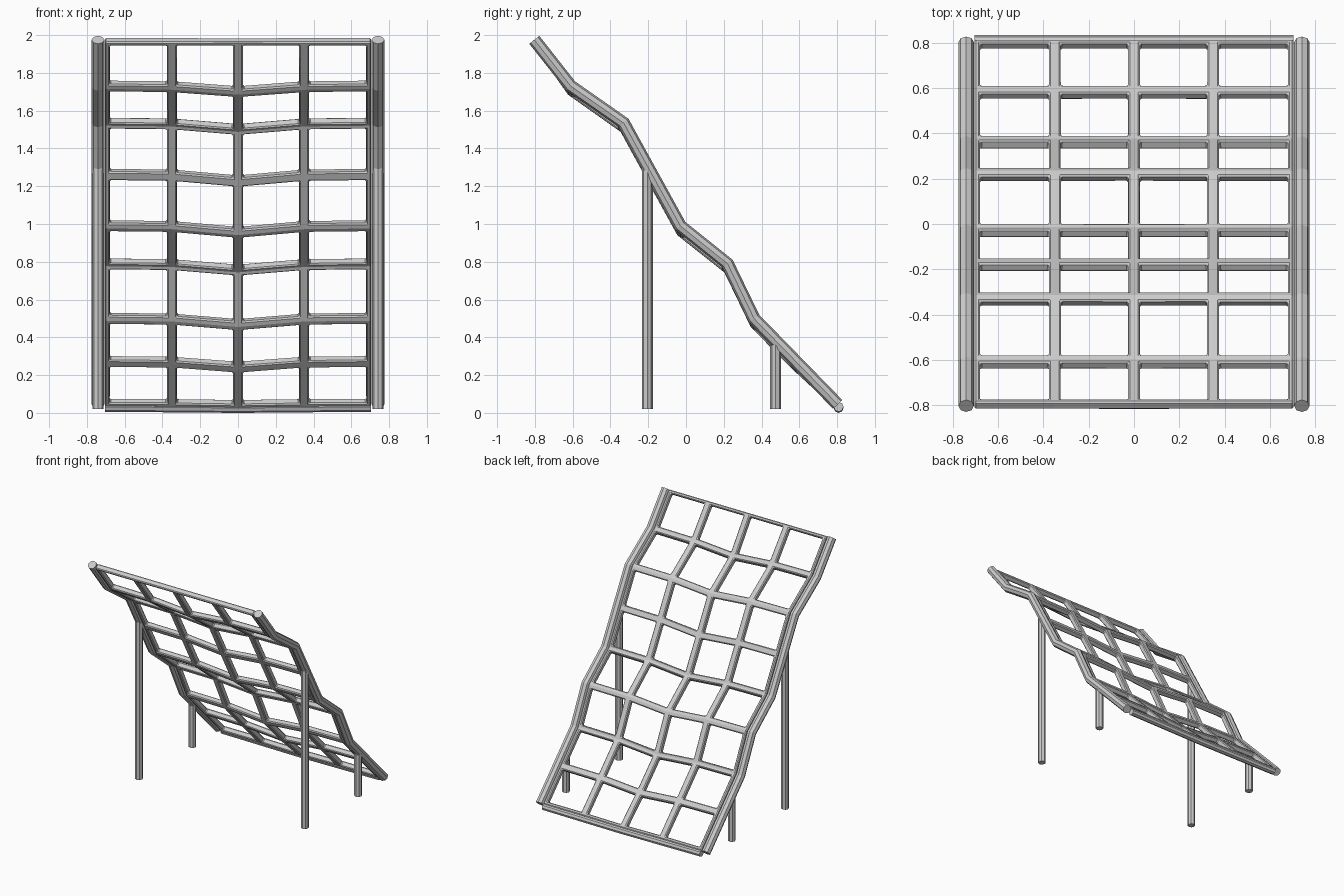
import bpy, bmesh

if "Cube" in bpy.data.objects:
    bpy.data.objects.remove(bpy.data.objects["Cube"])

# side profile (y, z) from the high front end down to the low back end
PROFILE = [(-0.803, 1.975), (-0.61, 1.73), (-0.33, 1.535), (-0.03, 0.99),
           (0.22, 0.79), (0.36, 0.50), (0.803, 0.045)]


def tube(name, points, radius):
    """Octagonal capped tube along a path, turned into a mesh."""
    cu = bpy.data.curves.new(name, 'CURVE')
    cu.dimensions = '3D'
    cu.bevel_depth = radius
    cu.bevel_resolution = 2
    cu.use_fill_caps = True
    sp = cu.splines.new('POLY')
    sp.points.add(len(points) - 1)
    for p, co in zip(sp.points, points):
        p.co = (*co, 1)
    sp.use_smooth = False
    ob = bpy.data.objects.new(name, cu)
    bpy.context.collection.objects.link(ob)
    bpy.ops.object.select_all(action='DESELECT')
    ob.select_set(True)
    bpy.context.view_layer.objects.active = ob
    bpy.ops.object.convert(target='MESH')
    return bpy.context.object


# side rails and posts
for side, label in ((-1, 'left'), (1, 'right')):
    x = side * 0.741
    tube(label + '_rail', [(x, y, z) for y, z in PROFILE], 0.034)
    tube(label + '_tall_post', [(x, -0.205, 0.02), (x, -0.205, 1.30)], 0.029)
    tube(label + '_short_post', [(x, 0.475, 0.02), (x, 0.475, 0.36)], 0.029)

# bottom crossbar, sagging slightly
tube('bottom_crossbar', [(-0.705, 0.808, 0.032), (0, 0.808, 0.026), (0.705, 0.808, 0.032)], 0.026)

# climbing net: grid rows on the profile, the two long slopes split in half
rows = []
for i, p in enumerate(PROFILE):
    rows.append(p)
    if i in (2, 5):
        q = PROFILE[i + 1]
        rows.append(((p[0] + q[0]) / 2, (p[1] + q[1]) / 2))
sags = [0, 0.03, 0.033, 0.035, 0.035, 0.033, 0.033, 0.03, 0.006]
xs = (-0.705, -0.35, 0, 0.35, 0.705)
bm = bmesh.new()
grid = [[bm.verts.new((x, y, z - (s if x == 0 else 0.004 * (s > 0.01) * (abs(x) < 0.5))))
         for x in xs] for (y, z), s in zip(rows, sags)]
for a, b in zip(grid, grid[1:]):
    for i in range(4):
        bm.faces.new((a[i], a[i + 1], b[i + 1], b[i]))
bmesh.ops.recalc_face_normals(bm, faces=bm.faces)
cells = bm.faces[:]
bmesh.ops.inset_individual(bm, faces=cells, thickness=0.026, use_even_offset=True)
bmesh.ops.delete(bm, geom=cells, context='FACES')
me = bpy.data.meshes.new('climbing_net')
bm.to_mesh(me)
bm.free()
net = bpy.data.objects.new('climbing_net', me)
bpy.context.collection.objects.link(net)
sol = net.modifiers.new('thickness', 'SOLIDIFY')
sol.thickness = 0.042
sol.offset = 0
sol.use_even_offset = True
bev = net.modifiers.new('soft_edges', 'BEVEL')
bev.width = 0.007
bev.segments = 1
bev.limit_method = 'ANGLE'
bev.angle_limit = 1.05
